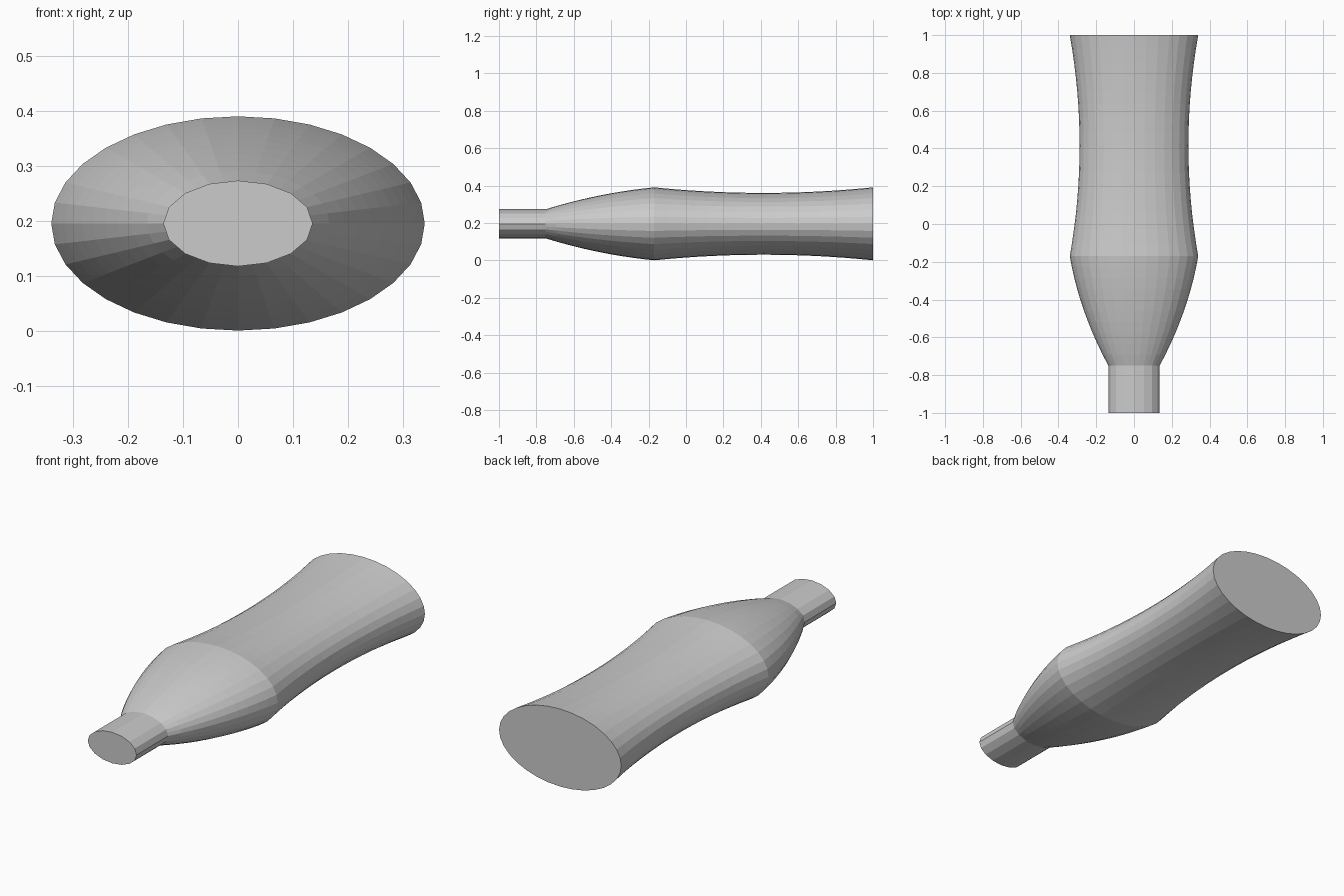
import bpy, bmesh, math

if "Cube" in bpy.data.objects:
    bpy.data.objects.remove(bpy.data.objects["Cube"])

SIDES = 32
CZ = 0.196
ASPECT = 0.195 / 0.34


def ring_points(rx, y, coarse=False):
    """Elliptical section; coarse puts every second point mid-edge (16 flat sides)."""
    pts = []
    for i in range(SIDES):
        a = 2 * math.pi * i / SIDES
        k = math.cos(2 * math.pi / SIDES) if coarse and i % 2 else 1.0
        pts.append((rx * k * math.cos(a), y, CZ + rx * ASPECT * k * math.sin(a)))
    return pts


def shoulder_radius(t):
    return 0.136 + 0.204 * (t + 0.52 * t * (1 - t))


def body_radius(t):
    return 0.34 - 0.052 * 4 * t * (1 - t)


# neck, then rounded shoulder, then waisted body
sections = [ring_points(0.136, -1.0, True), ring_points(0.136, -0.75, True)]
for i in range(1, 11):
    t = i / 10
    sections.append(ring_points(shoulder_radius(t), -0.75 + 0.58 * t))
for i in range(1, 17):
    t = i / 16
    sections.append(ring_points(body_radius(t), -0.17 + 1.17 * t))

# skin the sections and close both ends
bm = bmesh.new()
rings = [[bm.verts.new(p) for p in s] for s in sections]
for a, b in zip(rings, rings[1:]):
    for i in range(SIDES):
        j = (i + 1) % SIDES
        bm.faces.new((a[i], a[j], b[j], b[i]))
bm.faces.new(rings[0])
bm.faces.new(rings[-1])
bmesh.ops.recalc_face_normals(bm, faces=bm.faces)

mesh = bpy.data.meshes.new("bottle")
bm.to_mesh(mesh)
bm.free()
bottle = bpy.data.objects.new("bottle", mesh)
bpy.context.collection.objects.link(bottle)
